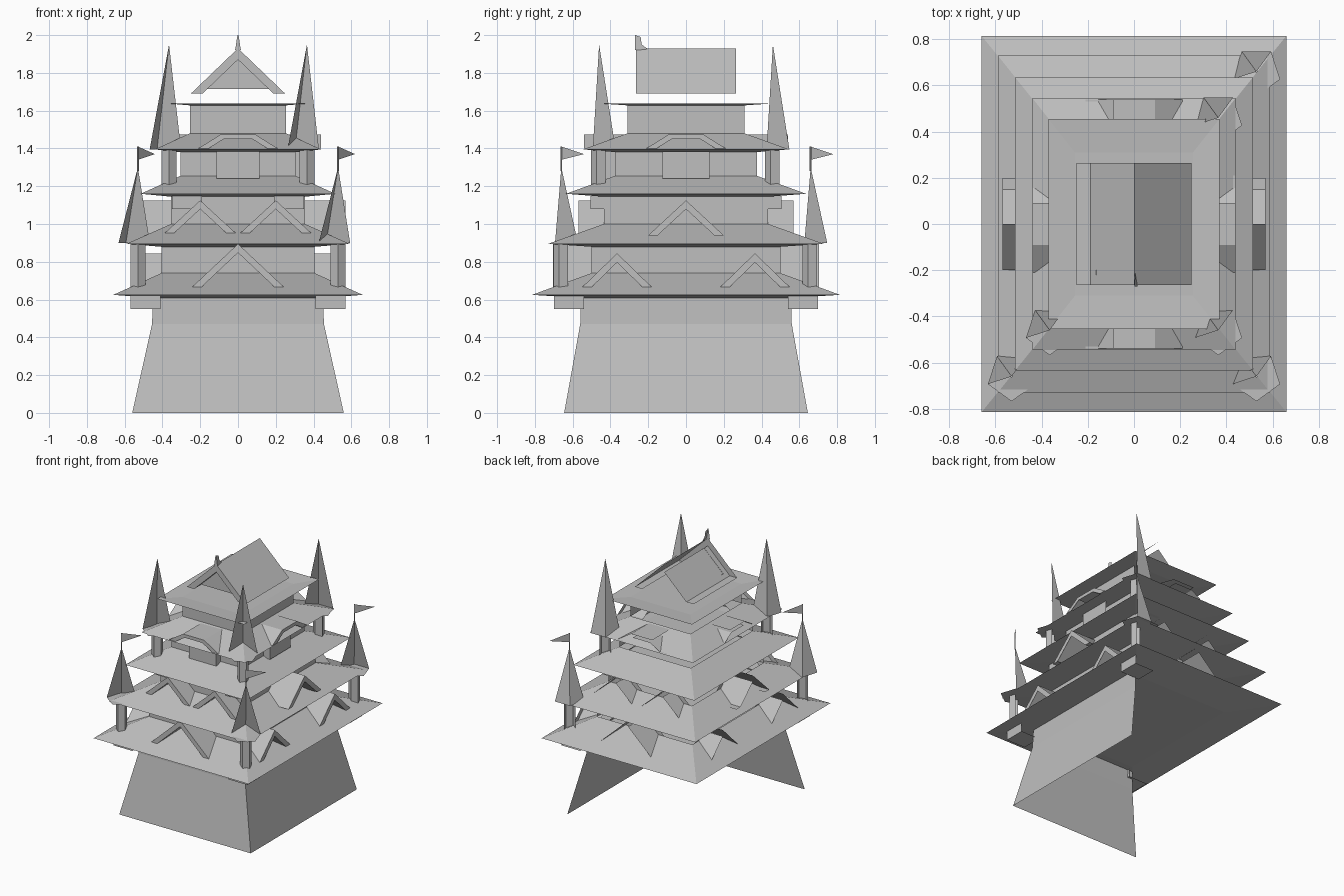
import bpy, bmesh, math
from mathutils import Matrix, Vector

cube = bpy.data.objects.get("Cube")
if cube:
    bpy.data.objects.remove(cube)

stone = bpy.data.materials.new("plain_grey")
stone.use_nodes = True
GREY = (0.52, 0.52, 0.52, 1)
stone.diffuse_color = GREY
stone.node_tree.nodes["Principled BSDF"].inputs["Base Color"].default_value = GREY


def finish(bm, name, cull=True, closed=True):
    """Store the mesh; cull drops the faces turned to the open back left."""
    if closed:
        bmesh.ops.recalc_face_normals(bm, faces=bm.faces)
    bm.normal_update()
    if cull:
        far = [f for f in bm.faces if f.normal.x - f.normal.y < -0.02]
        bmesh.ops.delete(bm, geom=far, context='FACES')
    mesh = bpy.data.meshes.new(name)
    bm.to_mesh(mesh)
    bm.free()
    mesh.materials.append(stone)
    obj = bpy.data.objects.new(name, mesh)
    bpy.context.collection.objects.link(obj)
    return obj


def loft(name, rings, cull=True, bottom=False, top=False):
    """Rectangular rings (half x, half y, z) joined into walls."""
    bm = bmesh.new()
    loops = [[bm.verts.new((sx * hx, sy * hy, z))
              for sx, sy in ((-1, -1), (1, -1), (1, 1), (-1, 1))] for hx, hy, z in rings]
    for a, b in zip(loops, loops[1:]):
        for i in range(4):
            j = (i + 1) % 4
            bm.faces.new((a[i], a[j], b[j], b[i]))
    if bottom:
        bm.faces.new(loops[0][::-1])
    if top:
        bm.faces.new(loops[-1])
    return finish(bm, name, cull, closed=False)


def box(name, lo, hi):
    bm = bmesh.new()
    lo, hi = Vector(lo), Vector(hi)
    size = hi - lo
    bmesh.ops.create_cube(bm, size=1, matrix=Matrix.Translation((lo + hi) / 2)
                          @ Matrix.Diagonal((size.x, size.y, size.z, 1)))
    return finish(bm, name)


def prism(name, profile, turn, shift, back, front):
    """Extrude a (sideways, height) profile outward on one of four sides."""
    bm = bmesh.new()
    ends = [[bm.verts.new((u + shift, -v, z)) for u, z in profile] for v in (front, back)]
    n = len(profile)
    for i in range(n):
        j = (i + 1) % n
        bm.faces.new((ends[0][i], ends[0][j], ends[1][j], ends[1][i]))
    bm.faces.new(ends[0])
    bm.faces.new(ends[1][::-1])
    bm.transform(Matrix.Rotation(turn * math.pi / 2, 4, 'Z'))
    return finish(bm, name)


def gable_profile(half, low, high, inset=0.05):
    drop = inset * (high - low) / half
    return [(-half, low), (0, high), (half, low),
            (half - inset, low), (0, high - drop), (inset - half, low)]


def spike(name, x, y, z0, z1, r0, r1):
    bm = bmesh.new()
    bmesh.ops.create_cone(bm, cap_ends=True, segments=5, radius1=r0, radius2=r1, depth=z1 - z0)
    # put one corner toward the front
    first = max(bm.verts, key=lambda v: v.co.xy.length).co
    angle = -math.pi / 2 - math.atan2(first.y, first.x)
    bm.transform(Matrix.Translation((x, y, (z0 + z1) / 2)) @ Matrix.Rotation(angle, 4, 'Z'))
    return finish(bm, name)


# Battered base, open at the back and one side
loft("stone_base", [(0.56, 0.645, 0), (0.455, 0.56, 0.47), (0.45, 0.555, 0.62)])

# Tiers: rim half sizes, rim height, wall half sizes, roof top height
tiers = [(0.66, 0.815, 0.625, 0.405, 0.5, 0.74),
         (0.59, 0.73, 0.895, 0.355, 0.435, 1.0),
         (0.515, 0.635, 1.16, 0.305, 0.375, 1.255),
         (0.44, 0.545, 1.395, 0.255, 0.31, 1.48)]
next_rim = [t[2] for t in tiers[1:]] + [1.637]
for i, (rx, ry, rz, wx, wy, top) in enumerate(tiers):
    loft(f"tier_roof_{i + 1}", [(wx, wy, rz - 0.02), (rx, ry, rz), (wx, wy, top)],
         cull=False, bottom=True)
    loft(f"tier_wall_{i + 1}", [(wx, wy, top), (wx, wy, next_rim[i] - 0.01)])
loft("upper_eave", [(0.255, 0.31, 1.628), (0.37, 0.455, 1.638)], cull=False, bottom=True)

# Gables and arched dormers on all four sides
big = gable_profile(0.25, 0.66, 0.895)
pair_low = gable_profile(0.185, 0.665, 0.845)
pair_mid = gable_profile(0.19, 0.95, 1.125)
side_mid = gable_profile(0.2, 0.94, 1.125)
dormer = [(-0.21, 1.4), (-0.09, 1.475), (0.09, 1.475), (0.21, 1.4),
          (0.155, 1.4), (0.075, 1.45), (-0.075, 1.45), (-0.155, 1.4)]
for turn, side in enumerate(("front", "left", "back", "right")):
    if turn % 2 == 0:
        prism(f"{side}_low_gable", big, turn, 0, 0.5, 0.705)
        for s in (-0.2, 0.2):
            prism(f"{side}_mid_gable", pair_mid, turn, s, 0.435, 0.57)
        prism(f"{side}_dormer", dormer, turn, 0, 0.31, 0.54)
    else:
        for s in (-0.365, 0.365):
            prism(f"{side}_low_gable", pair_low, turn, s, 0.405, 0.57)
        prism(f"{side}_mid_gable", side_mid, turn, 0, 0.355, 0.57)
        prism(f"{side}_dormer", dormer, turn, 0, 0.255, 0.44)

# Bays under the dormers
box("front_bay", (-0.115, -0.43, 1.24), (0.115, -0.375, 1.385))
box("left_bay", (0.305, -0.125, 1.24), (0.36, 0.125, 1.385))

# Corner turrets with brackets; the lower ones carry flags
for sx, sy in ((-1, -1), (1, -1), (1, 1)):
    for name, x, y, z0, z1, z2, bx, by, bz in (
            ("lower", 0.53, 0.66, 0.64, 0.9, 1.3, 0.49, 0.62, 0.55),
            ("upper", 0.365, 0.46, 1.2, 1.395, 1.95, 0.27, 0.425, 1.08)):
        spike(f"{name}_turret", sx * x, sy * y, z0, z1, 0.042, 0.042)
        spike(f"{name}_turret_roof", sx * x, sy * y, z1, z2, 0.108, 0)
        box(f"{name}_turret_bracket", (sx * bx - 0.08, sy * by - 0.08, bz),
            (sx * bx + 0.08, sy * by + 0.08, bz + 0.068))
    x, y = sx * 0.53, sy * 0.66
    spike("flag_pole", x, y, 1.28, 1.41, 0.005, 0.005)
    bm = bmesh.new()
    bm.faces.new([bm.verts.new(p) for p in
                  ((x, y, 1.34), (x + 0.09, y + 0.12, 1.37), (x, y, 1.41))])
    finish(bm, "flag", cull=False, closed=False)

# Top gable roof with its recessed end wall and ridge ornament
prism("top_gable_roof", gable_profile(0.25, 1.69, 1.93, 0.062), 0, 0, -0.265, 0.265)
prism("top_gable_wall", [(-0.165, 1.715), (0.165, 1.715), (0, 1.872)], 0, 0, 0.2, 0.22)
bm = bmesh.new()
left, right = [[bm.verts.new((s * w, y, z)) for w, y, z in
                ((0.015, -0.27, 1.92), (0.003, -0.27, 2.0), (0.003, -0.24, 1.99),
                 (0.006, -0.235, 1.95), (0.003, -0.2, 1.925))] for s in (-1, 1)]
bm.faces.new(left)
bm.faces.new(right[::-1])
for i in range(5):
    j = (i + 1) % 5
    bm.faces.new((left[i], right[i], right[j], left[j]))
finish(bm, "ridge_ornament")
